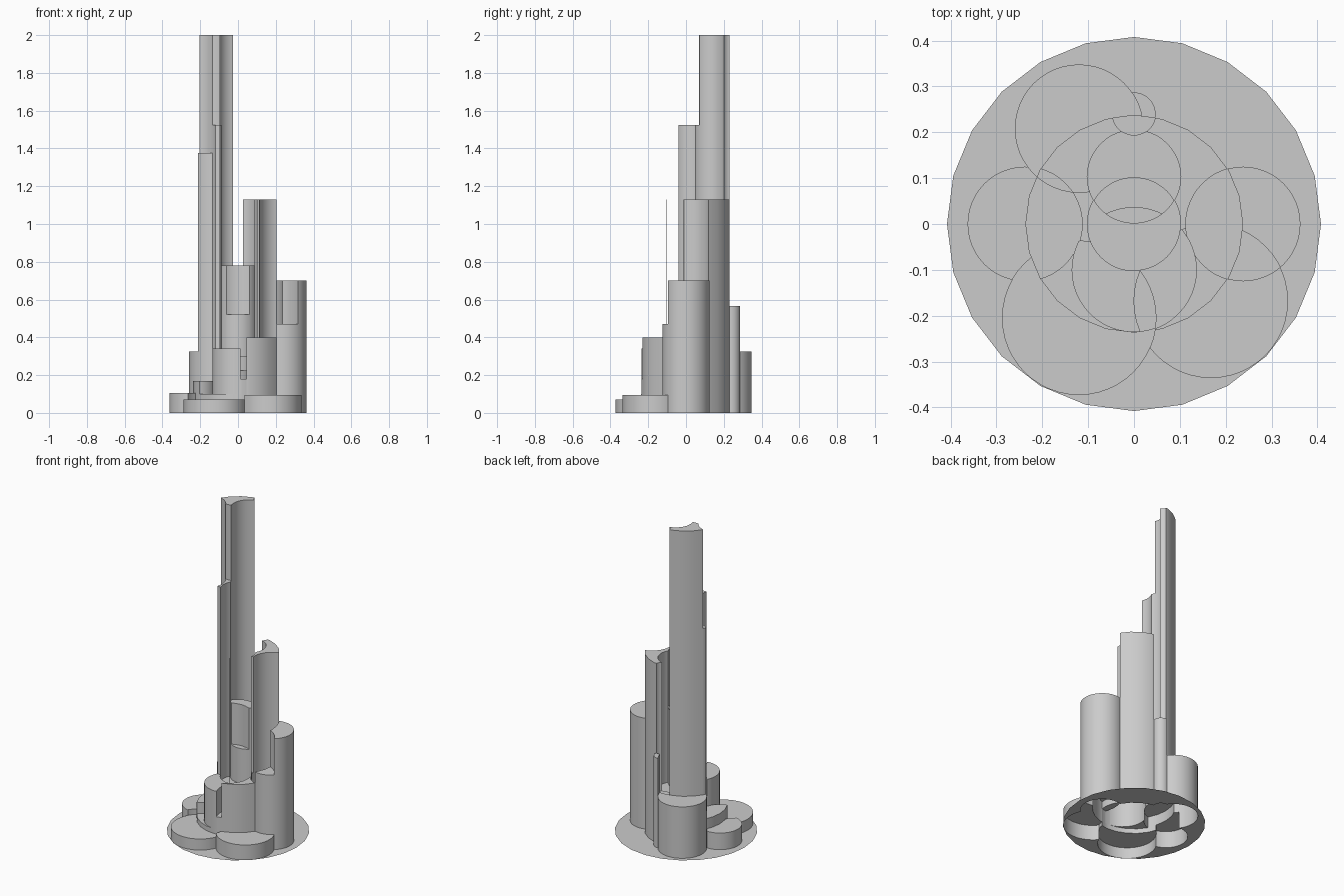
import bpy, bmesh
from math import sin, cos, tau, radians
from mathutils import Vector
from mathutils.geometry import delaunay_2d_cdt

cube = bpy.data.objects.get("Cube")
if cube:
    bpy.data.objects.remove(cube, do_unlink=True)

grey = bpy.data.materials.new("plain_grey")
grey.use_nodes = True
grey.diffuse_color = (0.6, 0.6, 0.6, 1)
grey.node_tree.nodes["Principled BSDF"].inputs["Base Color"].default_value = grey.diffuse_color

# Ground plan: overlapping circles (x, y, radius, sides)
CIRCLES = {
    "A": (0, 0, 0.408, 24),
    "B": (0, 0, 0.237, 24),
    "C": (0, 0.24, 0.047, 48),
    "D": (0, 0.103, 0.102, 48),
    "E": (0, 0, 0.102, 48),
    "F": (0, -0.1, 0.136, 48),
    "G": (-0.238, 0, 0.125, 48),
    "H": (0.238, 0, 0.125, 48),
    "I": (-0.12, 0.208, 0.14, 48),
    "J": (-0.12, -0.205, 0.168, 48),
    "K": (0.168, -0.168, 0.168, 48),
}

# Parts: the first rule whose circles all cover a spot sets its height
RULES = [
    ("GIB", "left_spire", 1.375),
    ("CB", "back_inner_stub", 0.32),
    ("CI", "back_stub", 0.325),
    ("C", "back_post", 0.565),
    ("DEF", "core_ledge", 0.52),
    ("DE", "core_column", 0.78),
    ("EF", "core_floor", 0.3),
    ("E", "core_side_floor", 0.3),
    ("D", "back_core_floor", 0.3),
    ("IB", "tall_tower", 2.0),
    ("I", "back_left_drum", 0.325),
    ("FJK", "front_notch", 0.18),
    ("FJ", "front_block", 0.34),
    ("FK", "front_inner_block", 0.225),
    ("GB", "left_inner_step", 0.17),
    ("GJ", "left_low_step", 0.07),
    ("G", "left_step", 0.105),
    ("HB", "right_inner_floor", 0.3),
    ("HK", "right_shoulder", 0.47),
    ("H", "right_tower", 0.7),
    ("JK", "front_joint", 0.07),
    ("JB", "front_left_step", 0.1),
    ("KB", "front_right_block", 0.4),
    ("J", "front_left_terrace", 0.07),
    ("K", "front_right_terrace", 0.095),
]


def part_at(cover, x):
    for need, name, height in RULES:
        if set(need) <= cover:
            return name, height
    if "B" in cover:
        return ("left_blade", 1.525) if x < 0 else ("right_blade", 1.13)
    return "base_disc", 0.0


# Split the plan where the circles cross
points, loops = [], []
for x, y, r, n in CIRCLES.values():
    loops.append([len(points) + i for i in range(n)])
    points += [Vector((x + r * sin(-tau * i / n), y + r * cos(tau * i / n))) for i in range(n)]
verts, _, tris, _, _, origins = delaunay_2d_cdt(points, [], loops, 1, 1e-5)

letters = list(CIRCLES)
spots, edge_height = {}, {}
for tri, origin in zip(tris, origins):
    name, height = part_at({letters[o] for o in origin}, sum(verts[i].x for i in tri))
    spots.setdefault(name, (height, []))[1].append(tri)
    for a, b in zip(tri, tri[1:] + tri[:1]):
        edge_height[a, b] = height

# Raise each part: a flat top, and walls down to any lower neighbour
for name, (height, faces) in spots.items():
    bm = bmesh.new()
    cache = {}

    def corner(i, z):
        if (i, z) not in cache:
            cache[i, z] = bm.verts.new((verts[i].x, verts[i].y, z))
        return cache[i, z]

    for tri in faces:
        bm.faces.new([corner(i, height) for i in tri])
        for a, b in zip(tri, tri[1:] + tri[:1]):
            low = edge_height.get((b, a), 0.0)
            if low < height:
                bm.faces.new([corner(a, low), corner(b, low), corner(b, height), corner(a, height)])
    inner = [e for e in bm.edges if len(e.link_faces) == 2
             and all(f.normal.z > 0.9 or f.calc_area() and len(f.verts) == 3 for f in e.link_faces)]
    bmesh.ops.dissolve_edges(bm, edges=inner, use_verts=False)
    mesh = bpy.data.meshes.new(name)
    bm.to_mesh(mesh)
    bm.free()
    mesh.materials.append(grey)
    obj = bpy.data.objects.new(name, mesh)
    bpy.context.collection.objects.link(obj)
    bpy.ops.object.select_all(action="DESELECT")
    obj.select_set(True)
    bpy.context.view_layer.objects.active = obj
    bpy.ops.object.shade_smooth_by_angle(angle=radians(30))
